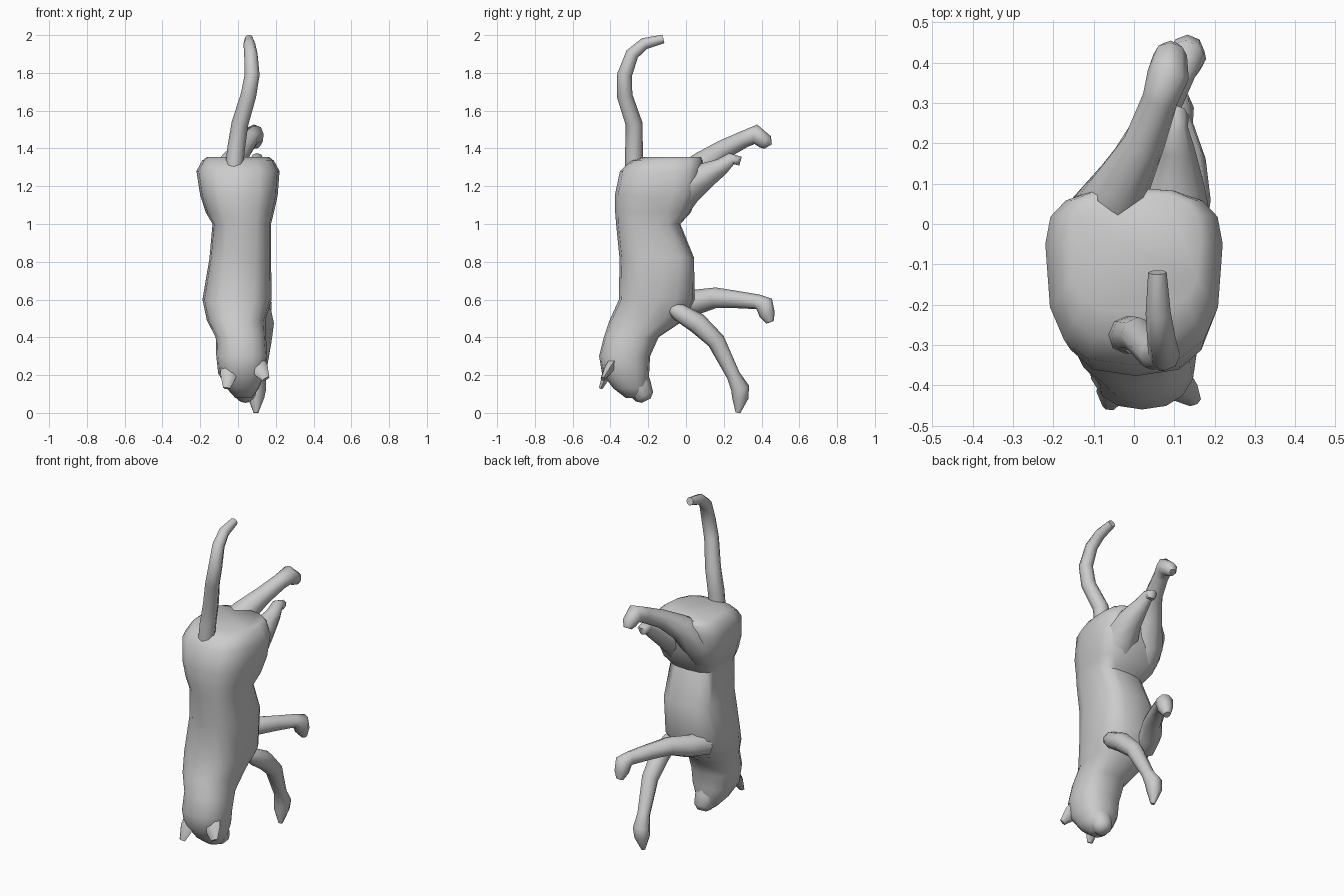
import bpy, bmesh, math
from mathutils import Vector


def loft(name, rings, angle=60):
    """Skin a list of vertex rings into a closed, angle-smoothed mesh."""
    bm = bmesh.new()
    loops = [[bm.verts.new(p) for p in ring] for ring in rings]
    n = len(loops[0])
    for a, b in zip(loops, loops[1:]):
        for i in range(n):
            j = (i + 1) % n
            bm.faces.new((a[i], a[j], b[j], b[i]))
    bm.faces.new(loops[0])
    bm.faces.new(loops[-1])
    bmesh.ops.recalc_face_normals(bm, faces=bm.faces)
    mesh = bpy.data.meshes.new(name)
    bm.to_mesh(mesh)
    bm.free()
    ob = bpy.data.objects.new(name, mesh)
    bpy.context.collection.objects.link(ob)
    bpy.ops.object.select_all(action='DESELECT')
    ob.select_set(True)
    bpy.context.view_layer.objects.active = ob
    bpy.ops.object.shade_smooth_by_angle(angle=math.radians(angle))
    return ob


def limb(name, path, sides=8, flat=1.0):
    """Tube through (x, y, z, radius) points, rings square to the path."""
    pts = [Vector(p[:3]) for p in path]
    rings = []
    for k, c in enumerate(pts):
        t = (pts[min(k + 1, len(pts) - 1)] - pts[max(k - 1, 0)]).normalized()
        u = (Vector((1, 0, 0)) - t * t.x).normalized()
        v = t.cross(u)
        r = path[k][3] * 1.04
        rings.append([c + u * r * math.cos(a) + v * r * flat * math.sin(a)
                      for a in (2 * math.pi * i / sides for i in range(sides))])
    return loft(name, rings)


def body(name, sections, sides=16):
    """Horizontal sections: z, centre x, half x, y back, y widest, y belly,
    squareness of the back half, squareness of the belly half."""
    rings = []
    for z, cx, rx, yb, ym, yf, pb, pf in sections:
        ring = []
        for i in range(sides):
            a = 2 * math.pi * i / sides
            p = pf if math.sin(a) > 0 else pb
            c = math.copysign(abs(math.cos(a)) ** p, math.cos(a))
            s = math.copysign(abs(math.sin(a)) ** p, math.sin(a))
            ring.append(Vector((cx + rx * c, ym + s * ((yf - ym) if s > 0 else (ym - yb)), z)))
        rings.append(ring)
    return loft(name, rings)


# Torso, neck and head, hanging head down with the back towards -y
body("torso_and_head", [
    (1.355, 0.0, 0.165, -0.22, -0.05, 0.08, 0.7, 0.7),
    (1.335, 0.0, 0.19, -0.29, -0.05, 0.09, 0.68, 0.7),
    (1.28, 0.0, 0.22, -0.35, -0.05, 0.09, 0.68, 0.75),
    (1.15, 0.005, 0.205, -0.377, -0.07, 0.06, 0.68, 0.7),
    (1.06, 0.01, 0.18, -0.375, -0.1, 0.025, 0.68, 0.7),
    (1.00, 0.02, 0.155, -0.37, -0.16, -0.03, 0.7, 0.7),
    (0.82, 0.012, 0.163, -0.352, -0.12, 0.043, 0.7, 0.65),
    (0.60, -0.005, 0.183, -0.355, -0.14, 0.045, 0.72, 0.75),
    (0.49, -0.01, 0.155, -0.405, -0.21, -0.01, 0.85, 0.85),
    (0.40, 0.015, 0.133, -0.435, -0.29, -0.145, 0.85, 0.85),
    (0.30, 0.02, 0.135, -0.46, -0.325, -0.19, 0.85, 0.85),
    (0.21, 0.02, 0.125, -0.445, -0.32, -0.195, 0.85, 0.85),
    (0.13, 0.025, 0.085, -0.385, -0.295, -0.2, 0.9, 0.9),
    (0.08, 0.03, 0.045, -0.32, -0.27, -0.215, 0.9, 0.9)])

# Muzzle
limb("muzzle", [(0.025, -0.29, 0.2, 0.085), (0.035, -0.245, 0.13, 0.065),
                (0.04, -0.22, 0.085, 0.05), (0.04, -0.21, 0.065, 0.025)])

# Ears
limb("left_ear", [(-0.035, -0.37, 0.27, 0.05), (-0.05, -0.42, 0.2, 0.042),
                  (-0.06, -0.452, 0.13, 0.018)], 6, 0.6)
limb("right_ear", [(0.085, -0.37, 0.29, 0.05), (0.115, -0.41, 0.23, 0.045),
                   (0.148, -0.44, 0.18, 0.02)], 6, 0.6)

# Hind legs, with rounded thighs
limb("left_hind_leg", [
    (-0.09, -0.09, 1.05, 0.05), (-0.09, -0.06, 1.12, 0.095), (-0.08, -0.01, 1.21, 0.105),
    (-0.03, 0.1, 1.32, 0.07), (0.025, 0.2, 1.395, 0.05), (0.065, 0.31, 1.45, 0.043),
    (0.085, 0.37, 1.475, 0.05), (0.09, 0.42, 1.435, 0.04), (0.09, 0.435, 1.41, 0.022)])
limb("right_hind_leg", [
    (0.08, -0.09, 1.05, 0.05), (0.085, -0.06, 1.12, 0.095), (0.09, -0.01, 1.2, 0.103),
    (0.105, 0.1, 1.255, 0.067), (0.105, 0.19, 1.305, 0.043),
    (0.1, 0.24, 1.345, 0.032), (0.1, 0.265, 1.335, 0.035), (0.1, 0.26, 1.315, 0.022)])

# Front legs
limb("left_front_leg", [
    (-0.1, -0.04, 0.58, 0.07), (-0.06, 0.07, 0.59, 0.062), (0.0, 0.16, 0.61, 0.052),
    (0.06, 0.27, 0.6, 0.044), (0.115, 0.38, 0.588, 0.038),
    (0.13, 0.415, 0.575, 0.048), (0.133, 0.43, 0.52, 0.04), (0.135, 0.445, 0.48, 0.02)])
limb("right_front_leg", [
    (0.12, -0.1, 0.57, 0.02), (0.13, -0.04, 0.535, 0.045), (0.135, 0.06, 0.475, 0.053),
    (0.13, 0.16, 0.38, 0.046), (0.11, 0.25, 0.2, 0.035),
    (0.1, 0.287, 0.13, 0.047), (0.095, 0.287, 0.08, 0.042), (0.095, 0.275, 0.0, 0.012)])

# Tail
limb("tail", [
    (-0.02, -0.275, 1.3, 0.045), (-0.01, -0.275, 1.4, 0.045), (0.01, -0.275, 1.53, 0.043),
    (0.055, -0.325, 1.68, 0.04), (0.075, -0.325, 1.79, 0.038),
    (0.068, -0.285, 1.90, 0.034), (0.06, -0.22, 1.955, 0.03), (0.058, -0.12, 1.98, 0.022)])
